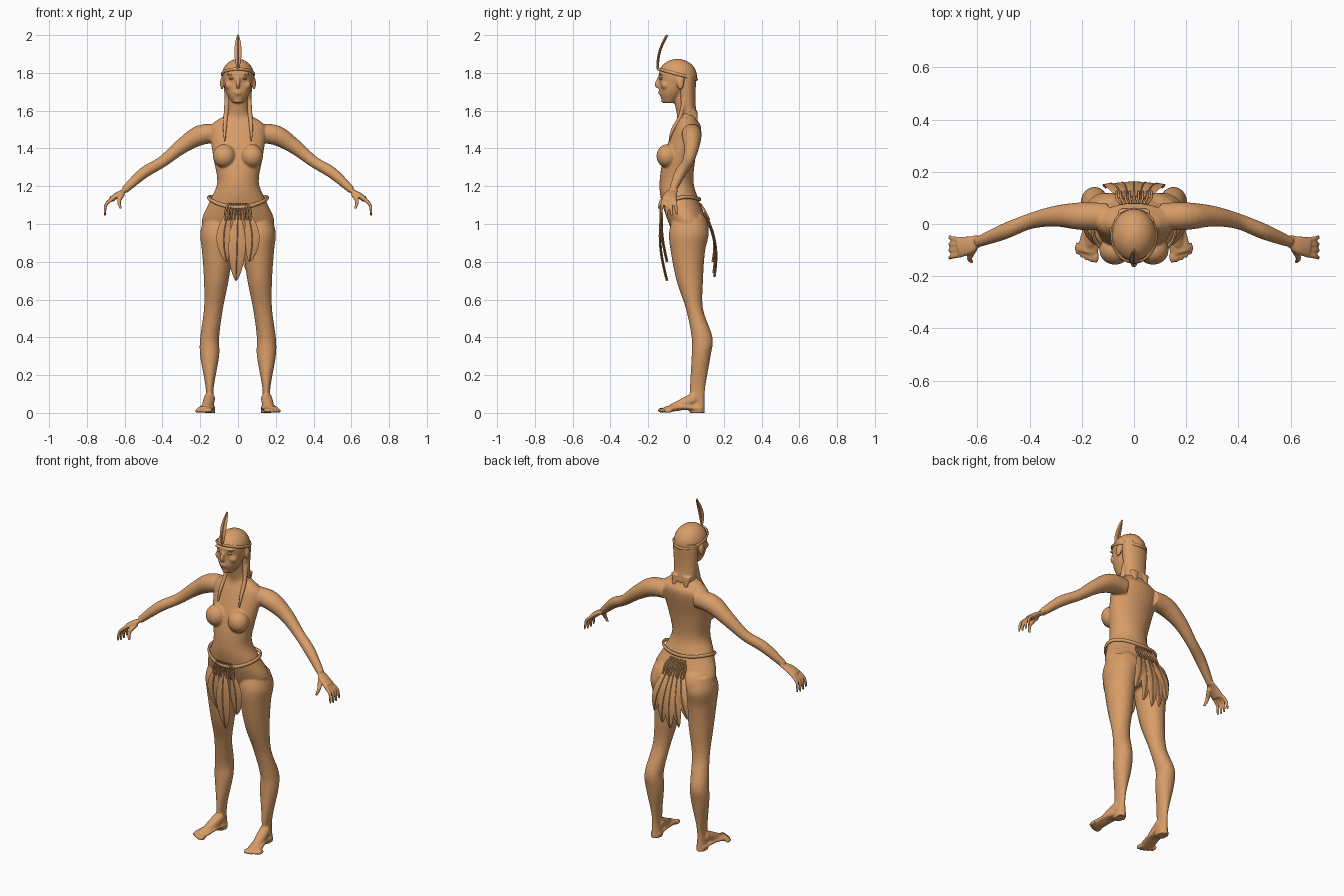
import bpy, bmesh
from math import sin, cos, pi, tau
from mathutils import Vector, Matrix

default_cube = bpy.data.objects.get("Cube")
if default_cube:
    bpy.data.objects.remove(default_cube, do_unlink=True)

X, Y, Z = Matrix.Identity(3)
SIDES = (("left", 1), ("right", -1))

tan = bpy.data.materials.new("warm_tan")
tan.use_nodes = True
tan.diffuse_color = (0.69, 0.34, 0.14, 1)
shader = tan.node_tree.nodes["Principled BSDF"]
shader.inputs["Base Color"].default_value = tan.diffuse_color
shader.inputs["Roughness"].default_value = 0.8


def resample(rows, steps):
    """Run a smooth curve through rows of numbers."""
    result, last = [], len(rows) - 1
    for i in range(last):
        before, start, end, after = (rows[max(0, min(last, i + k))] for k in (-1, 0, 1, 2))
        for step in range(steps):
            t = step / steps
            row = []
            for a, b, c, d in zip(before, start, end, after):
                leave, arrive = (c - a) / 2, (d - b) / 2
                blend = t * t * (3 - 2 * t)
                row.append(b + (c - b) * blend + t * (1 - t) * (leave * (1 - t) - arrive * t))
            result.append(row)
    return result + [list(rows[last])]


def loft(bm, rows, ref=X, level=False, sides=20, steps=5, flip=1):
    """Skin ellipses along rows of (x, y, z, radius on ref, other radius)."""
    rows = resample([(x * flip, *rest) for x, *rest in rows], steps)
    centres = [Vector(row[:3]) for row in rows]
    last, loops = len(rows) - 1, []
    for i, (centre, row) in enumerate(zip(centres, rows)):
        along = Z if level else (centres[min(i + 1, last)] - centres[max(i - 1, 0)]).normalized()
        across = (ref - along * ref.dot(along)).normalized()
        other = along.cross(across)
        angles = [tau * k / sides for k in range(sides)]
        loops.append([bm.verts.new(centre + across * row[3] * cos(angle) + other * row[4] * sin(angle))
                      for angle in angles])
    for lower, upper in zip(loops, loops[1:]):
        for k in range(sides):
            bm.faces.new((lower[k - 1], lower[k], upper[k], upper[k - 1]))
    bm.faces.new(loops[0])
    bm.faces.new(loops[last])


def slices(bm, rows, flip=1):
    """Stack level ellipses given as (z, inner, outer, front, back)."""
    loft(bm, [((inner + outer) / 2, (front + back) / 2, z, (outer - inner) / 2, (back - front) / 2)
              for z, inner, outer, front, back in rows], level=True, sides=32, flip=flip)


def centred(bm, rows):
    slices(bm, [(z, -half, half, front, back) for z, half, front, back in rows])


def rod(bm, rows, flat=1.0, ref=X, flip=1, sides=14):
    """Bend a round or flattened rod through (x, y, z, radius)."""
    loft(bm, [(x, y, z, radius, radius * flat) for x, y, z, radius in rows],
         ref=ref, sides=sides, flip=flip)


def ball(bm, centre, size, flip=1):
    x, y, z = centre
    place = Matrix.Translation((x * flip, y, z)) @ Matrix.Diagonal((*size, 1))
    bmesh.ops.create_uvsphere(bm, u_segments=28, v_segments=18, radius=1, matrix=place)


def finish(name, bm, voxel=None):
    """Make the object; a voxel size fuses its overlapping pieces into one skin."""
    bmesh.ops.recalc_face_normals(bm, faces=bm.faces[:])
    mesh = bpy.data.meshes.new(name)
    bm.to_mesh(mesh)
    bm.free()
    mesh.materials.append(tan)
    part = bpy.data.objects.new(name, mesh)
    bpy.context.collection.objects.link(part)
    bpy.ops.object.select_all(action="DESELECT")
    part.select_set(True)
    bpy.context.view_layer.objects.active = part
    bpy.ops.object.shade_smooth_by_angle(angle=0.8)
    if voxel:
        fuse = part.modifiers.new("fuse", "REMESH")
        fuse.mode, fuse.voxel_size, fuse.use_smooth_shade = "VOXEL", voxel, True
        soften = part.modifiers.new("soften", "SMOOTH")
        soften.factor, soften.iterations = 0.5, 4


# Torso and neck
body = bmesh.new()
centred(body, [(.9, .09, -.05, .07), (1, .19, -.09, .11), (1.12, .15, -.13, .07), (1.22, .11, -.14, .04),
               (1.35, .13, -.12, .05), (1.5, .15, -.07, .08), (1.55, .11, -.05, .06),
               (1.59, .06, -.05, .05), (1.72, .05, -.08, .03)])

# Head, jaw, nose, lips and chin
skull = Vector((0, -.045, 1.78))
ball(body, skull, (.083, .1, .09))
centred(body, [(1.64, .03, -.12, -.06), (1.69, .06, -.14, -.01), (1.74, .075, -.14, .02), (1.8, .08, -.145, .03)])
rod(body, [(0, -.14, 1.78, .007), (0, -.155, 1.74, .012), (0, -.145, 1.725, .01)])
for height, width in ((1.7, .021), (1.69, .018)):
    ball(body, (0, -.135, height), (width, .012, .006))
ball(body, (0, -.117, 1.655), (.02, .015, .016))

for side_name, side in SIDES:
    # Ear, cheek and brow
    ball(body, (.085, -.03, 1.745), (.01, .02, .034), side)
    ball(body, (.043, -.11, 1.735), (.026, .022, .024), side)
    ball(body, (.035, -.13, 1.795), (.028, .014, .006), side)
    # Bust and seat
    ball(body, (.073, -.1, 1.36), (.06, .056, .062), side)
    ball(body, (.09, .04, .97), (.085, .08, .1), side)
    # Arm and palm
    rod(body, [(.1, .03, 1.48, .05), (.2, .03, 1.47, .053), (.3, .03, 1.41, .04), (.4, .01, 1.33, .03),
               (.5, -.03, 1.27, .03), (.6, -.07, 1.18, .02)], ref=Y, flip=side, sides=20)
    palm = Vector((.67, -.09, 1.13))
    rod(body, [(.59, -.06, 1.18, .022), (.63, -.08, 1.16, .035), (*palm, .041)], flat=.4, ref=Y, flip=side)
    # Fingers fan out and curl down
    for i in range(4):
        spread = (i - 1.5) / 50
        knuckle = palm + Y * spread
        middle = knuckle + Vector((.03, spread / 5, -.03))
        tip = middle + Vector((.005, spread / 5, abs(spread) / 2 - .065))
        rod(body, [(*knuckle, .01), (*middle, .009), (*tip, .006)], ref=Y, flip=side)
    rod(body, [(.61, -.09, 1.16, .014), (.63, -.13, 1.12, .011), (.62, -.145, 1.08, .007)], flip=side)
    # Leg
    slices(body, [(1.03, .02, .18, -.07, .1), (.95, .02, .2, -.09, .12), (.85, .03, .19, -.08, .1),
                  (.7, .05, .18, -.05, .09), (.55, .08, .18, 0, .09), (.4, .1, .2, .03, .14),
                  (.3, .1, .2, .03, .13), (.12, .13, .17, .02, .1), (0, .12, .18, .02, .1)], side)
    # Sole, instep and toes
    rod(body, [(.15, .08, .02, .03), (.16, -.02, .03, .038), (.18, -.11, .017, .042)], flat=.4, flip=side)
    rod(body, [(.15, .05, .08, .03), (.16, -.02, .045, .03), (.17, -.08, .025, .02)], flip=side)
    for toe in range(5):
        size = (14 - toe) / 1000
        ball(body, (.146 + .018 * toe, toe * toe / 500 - .125, size), (size * .8, .025, size), side)
finish("body", body, voxel=.0055)

for side_name, side in SIDES:
    eye = bmesh.new()
    ball(eye, (.034, -.13, 1.77), (.014, .012, .007), side)
    finish(side_name + "_eye", eye)


def hoop(name, centre, width, depth, rise, thickness):
    """Lay a closed cord round an ellipse; rise(x, y) lifts it, measured from the centre."""
    bm, rows, count = bmesh.new(), [], 48
    for i in range(count + 2):
        angle = tau * i / count
        x, y = width * cos(angle), depth * sin(angle)
        rows.append((x, centre.y + y, centre.z + rise(x, y), thickness, thickness * .7))
    loft(bm, rows, ref=Z, sides=10, steps=1)
    finish(name, bm)


# Headband dips to the back; belt dips to the front
tilt = .27
hoop("headband", skull + Z * .013, .085, .102, lambda x, y: -tilt * y, .008)
hoop("belt", Vector((0, -.03, 1.11)), .157, .104, lambda x, y: 1.2 * x * x + .2 * y, .01)

# Hair cap above the band
cap = bmesh.new()
ball(cap, skull, (.086, .103, .094))
bmesh.ops.bisect_plane(cap, geom=cap.verts[:] + cap.edges[:] + cap.faces[:], clear_inner=True,
                       plane_co=skull + Z * .013, plane_no=(0, tilt, 1))
finish("hair_cap", cap)

# Hair behind the neck, pointed locks and front strands
hair = bmesh.new()
centred(hair, [(1.79, .08, -.05, .055), (1.65, .07, -.04, .05), (1.56, .065, -.03, .06)])
for side_name, side in SIDES:
    rod(hair, [(.035, .045, 1.6, .03), (.04, .06, 1.53, .007)], flat=.5, flip=side)
    rod(hair, [(.06, -.01, 1.66, .012), (.065, -.03, 1.57, .012), (.07, -.07, 1.5, .01),
               (.07, -.09, 1.44, .005)], flip=side)
finish("back_hair", hair, voxel=.005)


def feather(name, start, tip, bow, half_width):
    """Make a flat bowed vane with a quill along its middle."""
    bm, vane, count = bmesh.new(), [], 20
    start, tip, bow = Vector(start), Vector(tip), Vector(bow)
    for i in range(count + 1):
        t = i / count
        arch = max(0, sin(pi * t))
        vane.append((*(start.lerp(tip, t) + bow * arch), .003 + half_width * arch ** .7, .004))
    loft(bm, vane, sides=12, steps=1)
    loft(bm, [(*row[:3], .003, .007) for row in vane], sides=8, steps=1)
    finish(name, bm)


feather("head_feather", (0, -.15, 1.82), (0, -.1, 2), (0, -.015, 0), .016)
feather("middle_front_feather", (0, -.13, 1.06), (-.01, -.1, .7), (0, -.02, 0), .042)
for side_name, side in SIDES:
    feather(side_name + "_front_feather", (.05 * side, -.13, 1.06), (.06 * side, -.1, .8),
            (.02 * side, -.01, 0), .036)
for name, i in zip(("far_right", "right", "middle", "left", "far_left"), range(-2, 3)):
    layer = Y * abs(i) * -.004
    feather(name + "_back_feather", Vector((.02 * i, .1, 1.06)) + layer,
            Vector((.055 * i, .15, .72 + i * i / 50)) + layer, Y * .03, .033)

# Cords hanging from the belt
for name, top, bottom in (("front_cords", -.133, -.137), ("back_cords", .075, .125)):
    cords = bmesh.new()
    for i in range(-4, 5):
        x = i / 60
        rod(cords, [(x * .7, top, 1.11, .004), (x, (top + bottom) / 2, 1.07, .005),
                    (x, bottom, 1.02, .004)], sides=8)
    finish(name, cords)
